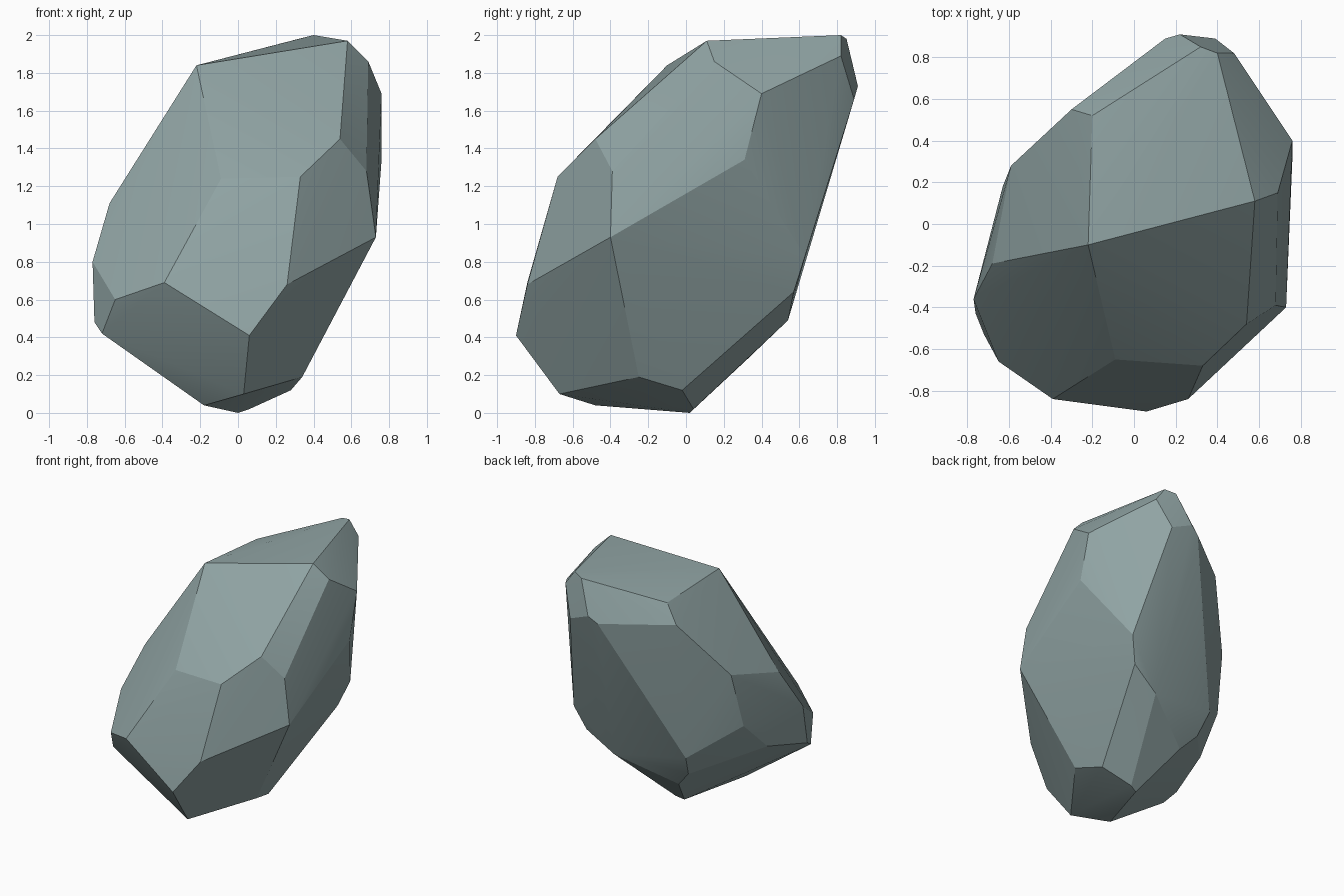
import bpy
import bmesh
import math
from mathutils import Vector

default_cube = bpy.data.objects.get("Cube")
if default_cube:
    bpy.data.objects.remove(default_cube, do_unlink=True)


def make_material(name, colour):
    """Plain material with matching viewport and render colour."""
    material = bpy.data.materials.new(name)
    material.use_nodes = True
    material.diffuse_color = colour
    shader = material.node_tree.nodes["Principled BSDF"]
    shader.inputs["Base Color"].default_value = colour
    shader.inputs["Roughness"].default_value = .9
    return material


def make_faceted_stone(name, corner_groups, material, smooth_angle):
    """Wrap a tight skin around the chiselled corners of a stone."""
    bm = bmesh.new()
    for group in corner_groups:
        for corner in group:
            bm.verts.new(Vector(corner))
    bmesh.ops.convex_hull(bm, input=list(bm.verts), use_existing_faces=False)

    # Remove corners that ended up inside the skin
    loose = [vert for vert in bm.verts if not vert.link_faces]
    bmesh.ops.delete(bm, geom=loose, context="VERTS")
    bmesh.ops.recalc_face_normals(bm, faces=list(bm.faces))

    mesh = bpy.data.meshes.new(name)
    bm.to_mesh(mesh)
    bm.free()
    mesh.materials.append(material)
    stone = bpy.data.objects.new(name, mesh)
    bpy.context.collection.objects.link(stone)

    # Keep the chiselled edges crisp, soften only the slight bends
    bpy.ops.object.select_all(action="DESELECT")
    stone.select_set(True)
    bpy.context.view_layer.objects.active = stone
    bpy.ops.object.shade_smooth_by_angle(angle=smooth_angle)
    return stone


# Sloping crown and the high peak at the back
crown = [
    (.58, .11, 1.97), (-.22, -.1, 1.84), (-.2, .52, 1.8), (-.3, .55, 1.66),
    (.4, .82, 2), (.32, .85, 1.98), (.48, .82, 1.89),
    (.22, .91, 1.73), (.39, .89, 1.66), (.15, .89, 1.68),
]

# Left flank
left_flank = [
    (.69, .15, 1.86), (.76, .4, 1.69), (.76, .31, 1.34),
    (.73, -.4, .93), (.68, -.39, 1.28), (.54, -.48, 1.45),
]

# Bulging front
front = [
    (.33, -.68, 1.25), (.26, -.84, .68), (.06, -.9, .41),
    (-.39, -.84, .69), (-.09, -.65, 1.24),
]

# Right flank
right_flank = [
    (-.65, -.66, .6), (-.68, -.19, 1.11), (-.77, -.36, .8),
    (-.76, -.43, .48), (-.72, -.53, .42), (-.59, .28, 1.24),
    (-.63, .18, .81), (-.67, -.06, .57),
]

# Undercut back
back = [
    (.54, .63, .83), (.47, .57, .64), (.25, .54, .49),
    (-.32, .46, .58), (-.28, .37, .41), (-.16, .32, .28),
]

# Narrow foot
foot = [
    (.34, -.25, .19), (.28, -.02, .12), (.03, -.67, .1),
    (-.18, -.48, .04), (0, .02, 0), (.06, .04, .02),
]

stone_grey = make_material("blue_grey_stone", (.28, .37, .37, 1))
make_faceted_stone(
    "faceted_rock",
    [crown, left_flank, front, right_flank, back, foot],
    stone_grey,
    math.radians(14),
)
